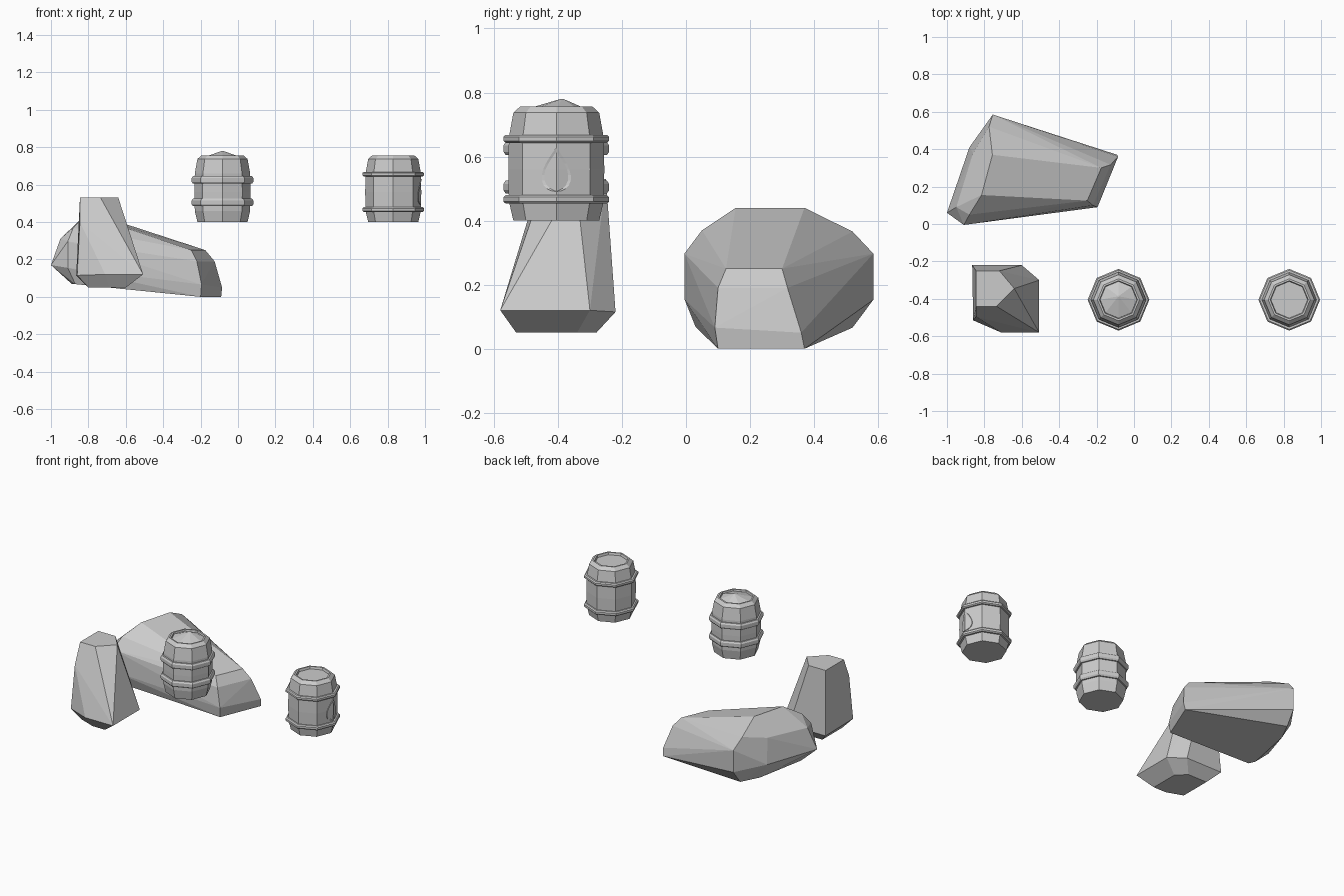
import bpy, bmesh, math
from mathutils import Vector

if "Cube" in bpy.data.objects:
    bpy.data.objects.remove(bpy.data.objects["Cube"])

SIDES = 8


def finish(name, bm):
    bmesh.ops.recalc_face_normals(bm, faces=bm.faces[:])
    mesh = bpy.data.meshes.new(name)
    bm.to_mesh(mesh)
    bm.free()
    ob = bpy.data.objects.new(name, mesh)
    bpy.context.collection.objects.link(ob)
    return ob


def lathe(name, centre, profile, closed=False):
    """Turn an (r, z) profile into a faceted solid with corners on the axes."""
    bm = bmesh.new()
    rings = []
    for r, z in profile:
        rings.append([bm.verts.new((centre[0] + r * math.cos(2 * math.pi * i / SIDES),
                                    centre[1] + r * math.sin(2 * math.pi * i / SIDES), z))
                      for i in range(SIDES)])
    pairs = list(zip(rings, rings[1:]))
    if closed:
        pairs.append((rings[-1], rings[0]))
    else:
        bm.faces.new(rings[0])
        bm.faces.new(rings[-1])
    for a, b in pairs:
        for i in range(SIDES):
            j = (i + 1) % SIDES
            bm.faces.new((a[i], a[j], b[j], b[i]))
    return finish(name, bm)


def rock(name, points):
    """Faceted stone: convex hull of its corner points."""
    bm = bmesh.new()
    for p in points:
        bm.verts.new(p)
    res = bmesh.ops.convex_hull(bm, input=bm.verts[:])
    loose = [v for v in bm.verts if not v.link_faces]
    bmesh.ops.delete(bm, geom=loose, context='VERTS')
    bmesh.ops.dissolve_limit(bm, angle_limit=math.radians(4),
                             verts=bm.verts[:], edges=bm.edges[:])
    return finish(name, bm)


def barrel(name, centre, bands):
    # staved body with chamfered rim and sunken lid
    lathe(name + "_body", centre,
          [(.134, .40), (.148, .46), (.150, .56), (.148, .66),
           (.134, .737), (.112, .757), (.102, .757), (.098, .742)])
    # hoops with bevelled outer edge
    for k, (lo, hi) in enumerate(bands):
        e = (hi - lo) * .25
        lathe(f"{name}_hoop_{k + 1}", centre,
              [(.143, lo), (.158, lo), (.165, lo + e), (.165, hi - e),
               (.158, hi), (.143, hi)], closed=True)


filled, sealed = (-.083, -.405), (.83, -.405)
barrel("open_barrel", filled, [(.485, .525), (.605, .645)])
barrel("sealed_barrel", sealed, [(.453, .480), (.643, .668)])

# heaped contents of the open barrel
heap = lathe("barrel_contents", filled, [(.10, .735), (.098, .747), (.004, .78)])
for v in heap.data.vertices:
    if v.co.z > .77:
        v.co.y += .018

# drop emblem wrapped round the +x corner of the sealed barrel
bm = bmesh.new()
N = 24
front, back = [], []
for i in range(N):
    t = 2 * math.pi * i / N
    y = .062 * math.sin(t) * math.sin(t / 2) ** 1.2
    z = .560 + .069 * math.cos(t)
    for ring, off in ((front, .153), (back, .140)):
        ring.append(bm.verts.new((sealed[0] + off - abs(y) * .414, sealed[1] + y, z)))
for i in range(N):
    j = (i + 1) % N
    bm.faces.new((front[i], front[j], back[j], back[i]))
h = N // 2
for i in range(h):
    # strips between mirrored outline points, split along the barrel corner
    a, b, c, d = front[i], front[i + 1], front[-i - 1], front[-i]
    if i == 0:
        bm.faces.new((a, b, c))
    elif i == h - 1:
        bm.faces.new((a, b, d))
    else:
        bm.faces.new((a, b, c, d))
finish("drop_emblem", bm)

# long low boulder: tapered end, widest ring, blunt left end
rock("large_rock", [
    (-.20, .10, 0), (-.09, .37, 0), (-.195, .09, .066), (-.085, .36, .05),
    (-.22, .10, .19), (-.125, .317, .19), (-.25, .125, .25), (-.175, .30, .25),
    (-.91, -.005, .155), (-.91, -.005, .297), (-.88, .05, .37), (-.815, .155, .44),
    (-.757, .37, .44), (-.775, .52, .366), (-.755, .585, .297), (-.755, .585, .153),
    (-.76, .52, .066), (-.87, .03, .068),
    (-1.0, .06, .17), (-.88, .41, .17), (-.95, .09, .31), (-.86, .38, .33),
    (-.89, .07, .07), (-.82, .40, .065)])

# upright boulder: flat crown, flared foot, bevelled base
rock("tall_rock", [
    (-.845, -.25, .53), (-.72, -.25, .53), (-.64, -.345, .53),
    (-.735, -.44, .53), (-.845, -.44, .53), (-.845, -.495, .40),
    (-.865, -.22, .115), (-.60, -.22, .115), (-.507, -.30, .12),
    (-.507, -.58, .12), (-.71, -.58, .12), (-.86, -.515, .115),
    (-.80, -.28, .05), (-.66, -.28, .05), (-.60, -.34, .05),
    (-.60, -.53, .05), (-.69, -.53, .05), (-.80, -.49, .05)])
